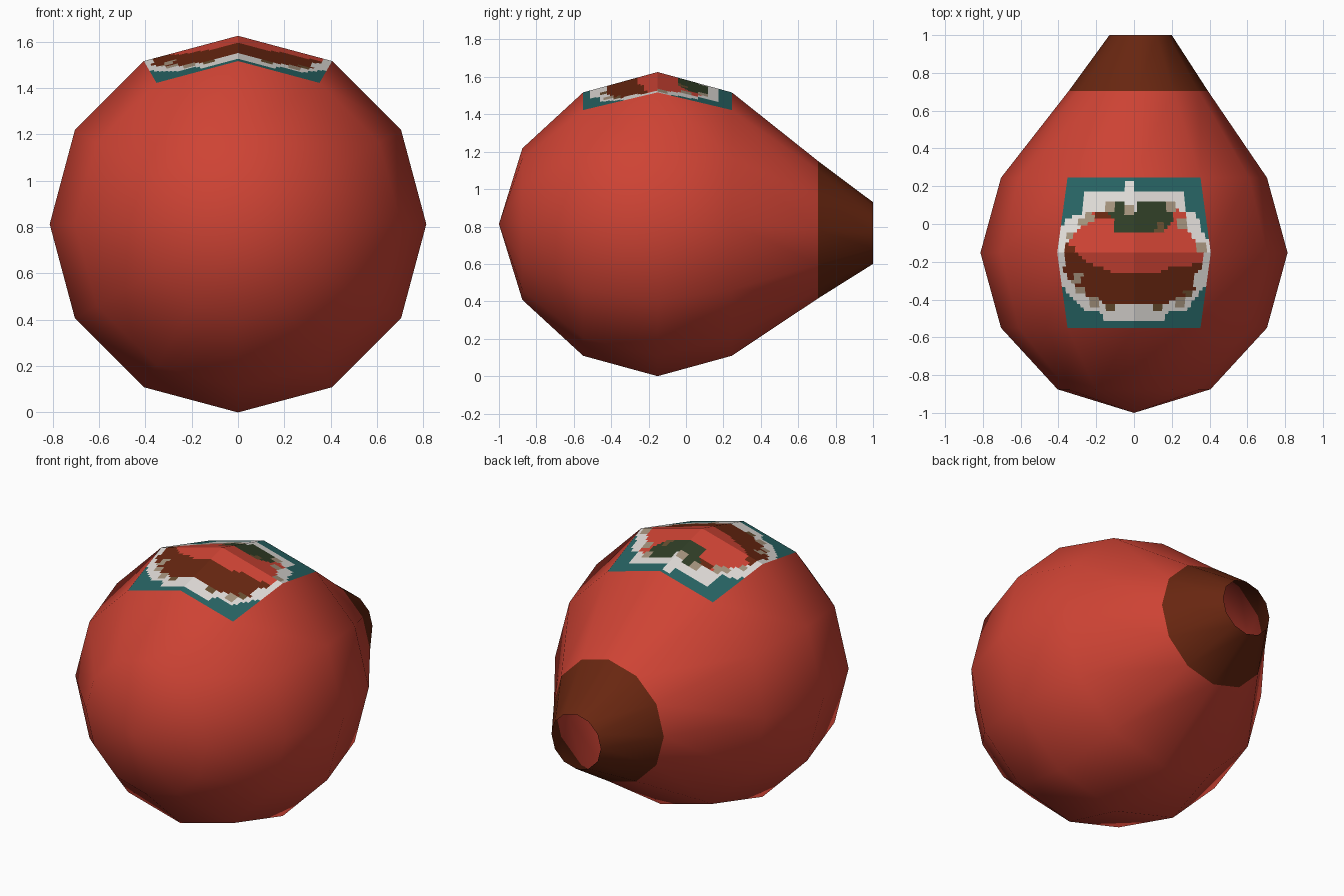
import bpy, bmesh, math
from mathutils import Vector

if "Cube" in bpy.data.objects:
    bpy.data.objects.remove(bpy.data.objects["Cube"])

CZ = 0.813          # height of the body axis
SEG = 12            # sides around the y axis


def srgb(r, g, b):
    f = lambda c: c / 12.92 if c <= 0.04045 else ((c + 0.055) / 1.055) ** 2.4
    return (f(r / 255), f(g / 255), f(b / 255), 1.0)


def material(name, *rgb):
    m = bpy.data.materials.new(name)
    m.diffuse_color = srgb(*rgb)
    m.use_nodes = True
    m.node_tree.nodes["Principled BSDF"].inputs["Base Color"].default_value = m.diffuse_color
    return m


red = material("red", 206, 67, 52)
brown = material("dark brown", 104, 38, 16)
teal = material("teal", 39, 100, 100)
white = material("off white", 224, 220, 216)
green = material("dark green", 48, 62, 38)
taupe = material("taupe", 164, 146, 124)
olive = material("olive brown", 105, 78, 48)


def make_object(name, bm, mats, smooth):
    me = bpy.data.meshes.new(name)
    bmesh.ops.recalc_face_normals(bm, faces=bm.faces)
    for f in bm.faces:
        f.smooth = smooth
    bm.to_mesh(me)
    bm.free()
    for m in mats:
        me.materials.append(m)
    ob = bpy.data.objects.new(name, me)
    bpy.context.collection.objects.link(ob)
    return ob


# Body profile along y: (y, radius, x shift, z shift), front to open neck
RINGS = [(-0.875, 0.405, 0, 0), (-0.55, 0.704, 0, 0), (-0.152, 0.813, 0, 0),
         (0.245, 0.704, 0, 0), (0.705, 0.368, 0.023, -0.03), (1.0, 0.165, 0.035, -0.048)]


def ring_point(i, k):
    y, r, dx, dz = RINGS[i]
    a = 2 * math.pi * k / SEG
    return Vector((dx + r * math.sin(a), y, CZ + dz + r * math.cos(a)))


# Body: lathe-like shell with brown neck, leaving the four label facets open
bm = bmesh.new()
pole = bm.verts.new((0, -1.0, CZ))
rows = [[bm.verts.new(ring_point(i, k)) for k in range(SEG)] for i in range(len(RINGS))]
for k in range(SEG):
    n = (k + 1) % SEG
    bm.faces.new((pole, rows[0][n], rows[0][k]))
    for i in range(len(RINGS) - 1):
        if i in (1, 2) and k in (0, SEG - 1):
            continue
        f = bm.faces.new((rows[i][k], rows[i][n], rows[i + 1][n], rows[i + 1][k]))
        f.material_index = 1 if i == 4 else 0
make_object("body", bm, [red, brown], True)

# Painted label shapes, as outlines seen from above (hundredths of a unit)
OUTER = [(-5, 22), (0, 22), (0, 17), (27, 17), (27, 7), (33, 6), (35, -2), (39, -8),
         (41, -20), (38, -32), (32, -40), (28, -46), (17, -47), (17, -52), (-16, -52),
         (-16, -47), (-26, -46), (-33, -39), (-37, -34), (-41, -24), (-41, -10),
         (-37, 2), (-27, 6), (-27, 17), (-5, 17)]
INNER = [(-16, 7), (-11, 11), (-5, 11), (-5, 7), (1, 7), (1, 11), (17, 11), (22, 8),
         (27, 6), (28, -3), (32, -8), (37, -14), (37, -21), (32, -27), (32, -35),
         (27, -40), (16, -42), (-16, -42), (-26, -38), (-32, -32), (-37, -26),
         (-37, -12), (-31, -4), (-26, 2), (-21, 6)]
DARK = [(-45, -10), (-31, -11), (-31, -14), (-26, -20), (-16, -23), (-10, -26),
        (14, -26), (19, -22), (45, -21), (45, -60), (-45, -60)]
LEAF = [(-16, 7), (-11, 11), (17, 11), (21, 7), (21, 1), (15, -4), (-10, -4), (-11, 2)]
STEM_SHADE = [(-20, 6), (-12, 6), (-12, 2), (-20, 2)]
TAUPE_SPOTS = [(-13, 9), (-3, 7), (19, 9), (25, 0), (-27, 1), (-34, -6), (36, -13),
               (-30, -29), (-21, -41), (-29, -35), (24, -42), (-24, 4)]
OLIVE_SPOTS = [(12, -44), (29, -37), (-13, -44), (14, -2)]


def inside(x, y, poly):
    hit = False
    for (x1, y1), (x2, y2) in zip(poly, poly[1:] + poly[:1]):
        if (y1 > y) != (y2 > y) and x < x1 + (y - y1) * (x2 - x1) / (y2 - y1):
            hit = not hit
    return hit


def near(x, y, spots):
    return any(max(abs(x - a), abs(y - b)) < 2.5 for a, b in spots)


LABEL = [teal, white, red, brown, green, taupe, olive]


def paint(c):
    x, y = c.x * 100, c.y * 100
    if not inside(x, y, OUTER):
        return 0
    if near(x, y, TAUPE_SPOTS):
        return 5
    if near(x, y, OLIVE_SPOTS):
        return 6
    if not inside(x, y, INNER):
        return 1
    if inside(x, y, LEAF):
        return 4
    if inside(x, y, DARK) or inside(x, y, STEM_SHADE):
        return 3
    return 2


# Label: four top facets cut into small cells, coloured by the outlines
N = 22
bm = bmesh.new()
for i in (1, 2):
    for k in (-1, 0):
        a, b = ring_point(i, k), ring_point(i, k + 1)
        d, c = ring_point(i + 1, k), ring_point(i + 1, k + 1)
        grid = [[bm.verts.new(a.lerp(b, u / N).lerp(d.lerp(c, u / N), v / N))
                 for u in range(N + 1)] for v in range(N + 1)]
        for v in range(N):
            for u in range(N):
                f = bm.faces.new((grid[v][u], grid[v][u + 1],
                                  grid[v + 1][u + 1], grid[v + 1][u]))
                f.material_index = paint(f.calc_center_median())
bmesh.ops.remove_doubles(bm, verts=bm.verts, dist=0.0005)
make_object("top_label", bm, LABEL, False)
